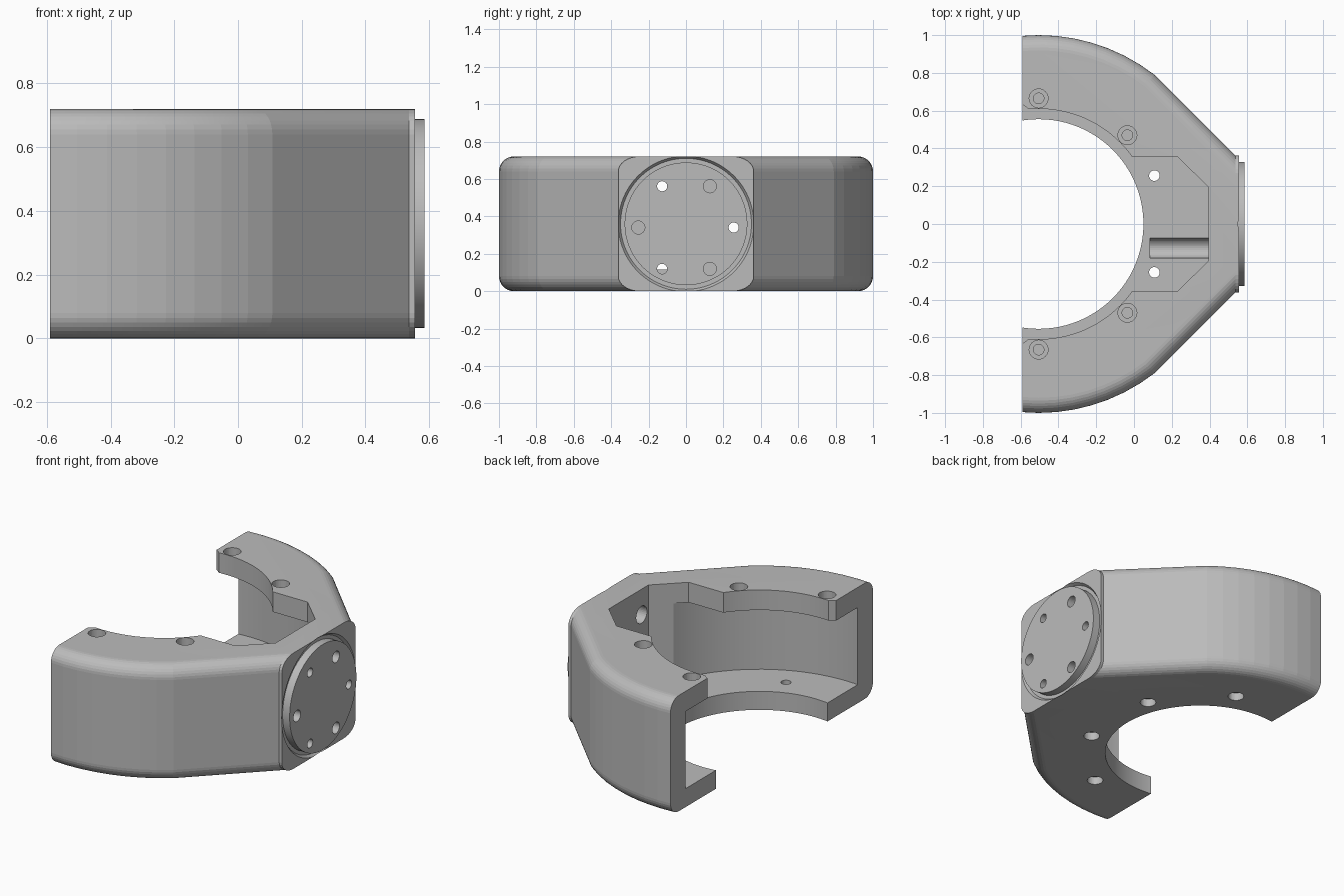
import bpy, bmesh, math
from mathutils import Matrix, Vector

cube = bpy.data.objects.get("Cube")
if cube:
    bpy.data.objects.remove(cube, do_unlink=True)

CX = -0.505            # centre of the ring arcs
HEIGHT = 0.72
PAD_X = 0.537          # where the body is cut for the mounting pad

grey = bpy.data.materials.new("plain_grey")
grey.use_nodes = True
grey.diffuse_color = (0.5, 0.5, 0.5, 1)
grey.node_tree.nodes["Principled BSDF"].inputs["Base Color"].default_value = (0.5, 0.5, 0.5, 1)


def to_object(name, bm):
    bmesh.ops.recalc_face_normals(bm, faces=bm.faces)
    mesh = bpy.data.meshes.new(name)
    bm.to_mesh(mesh)
    bm.free()
    mesh.materials.append(grey)
    obj = bpy.data.objects.new(name, mesh)
    bpy.context.collection.objects.link(obj)
    return obj


def prism_bm(points, z0, z1):
    bm = bmesh.new()
    face = bm.faces.new([bm.verts.new((x, y, z0)) for x, y in points])
    ext = bmesh.ops.extrude_face_region(bm, geom=[face])
    top = [v for v in ext["geom"] if isinstance(v, bmesh.types.BMVert)]
    bmesh.ops.translate(bm, verts=top, vec=(0, 0, z1 - z0))
    bmesh.ops.recalc_face_normals(bm, faces=bm.faces)
    return bm


def cylinder(name, start, axis, length, r, r_end=None, segments=32):
    """Cylinder or cone from start along axis."""
    bm = bmesh.new()
    turn = Vector(axis).to_track_quat('Z', 'Y').to_matrix().to_4x4()
    mat = Matrix.Translation(start) @ turn @ Matrix.Translation((0, 0, length / 2))
    bmesh.ops.create_cone(bm, cap_ends=True, segments=segments, radius1=r,
                          radius2=r if r_end is None else r_end, depth=length, matrix=mat)
    return to_object(name, bm)


def upright(x, y, z0, z1, r, segments=32):
    return cylinder("cutter", (x, y, z0), (0, 0, 1), z1 - z0, r, segments=segments)


def cut(target, cutters):
    for c in cutters:
        c.hide_render = True
        mod = target.modifiers.new("cut", 'BOOLEAN')
        mod.operation = 'DIFFERENCE'
        mod.solver = 'EXACT'
        mod.object = c
    bpy.context.view_layer.update()
    deps = bpy.context.evaluated_depsgraph_get()
    mesh = bpy.data.meshes.new_from_object(target.evaluated_get(deps))
    target.modifiers.clear()
    target.data = mesh


# Outer shell: arc running into straight 45 degree flanks, rounded rims
arc = [math.radians(52.2 + 5.4 * i) for i in range(12)]
half = [(CX + math.cos(a), math.sin(a)) for a in arc]
outline = [(0.9, 0)] + half + [(x, -y) for x, y in reversed(half)]
bm = prism_bm(outline, 0, HEIGHT)
rims = [e for e in bm.edges if abs(e.verts[0].co.z - e.verts[1].co.z) < 1e-5]
bmesh.ops.bevel(bm, geom=rims, offset=0.08, segments=8, profile=0.5, affect='EDGES')

# Trim the arm ends and the nose, then raise the nose into a pad
for x, side in ((-0.59, -1), (PAD_X, 1)):
    res = bmesh.ops.bisect_plane(bm, geom=bm.verts[:] + bm.edges[:] + bm.faces[:],
                                 plane_co=(x, 0, 0), plane_no=(side, 0, 0), clear_outer=True)
    rim = [e for e in res["geom_cut"] if isinstance(e, bmesh.types.BMEdge)]
    cap = bmesh.ops.contextual_create(bm, geom=rim)["faces"]
ext = bmesh.ops.extrude_face_region(bm, geom=cap)
bmesh.ops.translate(bm, vec=(0.018, 0, 0),
                    verts=[v for v in ext["geom"] if isinstance(v, bmesh.types.BMVert)])
bmesh.ops.delete(bm, geom=[f for f in cap if f.is_valid], context='FACES_ONLY')
body = to_object("bracket_body", bm)

# Inner cavity and the openings in the lower and upper plates
cutters = [
    upright(CX, 0, 0.115, 0.595, 0.85, 96),
    upright(CX, 0, -0.1, 0.3, 0.555, 96),
    upright(CX, 0, 0.4, 0.9, 0.61, 96),
]
pocket = [(-0.3, 0.355), (0.23, 0.355), (0.395, 0.195)]
pocket += [(x, -y) for x, y in reversed(pocket)]
cutters.append(to_object("cutter", prism_bm(pocket, 0.115, 0.9)))

for s in (1, -1):
    # Small chamfers at the arm tips
    tip = [(-0.62, s * 0.5), (-0.62, s * 0.655), (-0.555, s * 0.607), (-0.555, s * 0.5)]
    cutters.append(to_object("cutter", prism_bm(tip, 0.4, 0.9)))
    # Counterbored screw holes in the upper plate
    for x, y in ((CX, 0.665), (-0.035, 0.47)):
        cutters.append(upright(x, s * y, 0.64, 0.9, 0.05))
        cutters.append(upright(x, s * y, 0.5, 0.7, 0.028))
    # Counterbored screw holes in the lower plate
    for x, y in ((0.108, 0.256), (-0.24, 0.64)):
        cutters.append(upright(x, s * y, -0.1, 0.05, 0.046))
        cutters.append(upright(x, s * y, -0.05, 0.2, 0.028))

# Ring recess around the mounting disc
cutters.append(cylinder("cutter", (PAD_X, 0, 0.36), (1, 0, 0), 0.04, 0.35, 0.378, 96))

# Bolt circle: through holes with inner counterbores alternate with blind holes
bolts = []
for i in range(6):
    a = math.radians(60 * i)
    y, z = 0.255 * math.cos(a), 0.34 + 0.255 * math.sin(a)
    if i % 2 == 0:
        bolts.append(cylinder("cutter", (0.3, y, z), (1, 0, 0), 0.4, 0.027))
        cutters.append(cylinder("cutter", (0.085, y, z), (1, 0, 0), 0.385, 0.053))
    else:
        bolts.append(cylinder("cutter", (0.49, y, z), (1, 0, 0), 0.2, 0.035))

disc = cylinder("mounting_disc", (PAD_X - 0.001, 0, 0.36), (1, 0, 0), 0.049, 0.328, segments=96)
cut(body, cutters + bolts)
cut(disc, bolts)
for c in cutters + bolts:
    bpy.data.objects.remove(c, do_unlink=True)

# Soft shading on curves, crisp edges elsewhere
for obj in (body, disc):
    bpy.ops.object.select_all(action='DESELECT')
    obj.select_set(True)
    bpy.context.view_layer.objects.active = obj
    bpy.ops.object.shade_smooth_by_angle(angle=math.radians(5))
